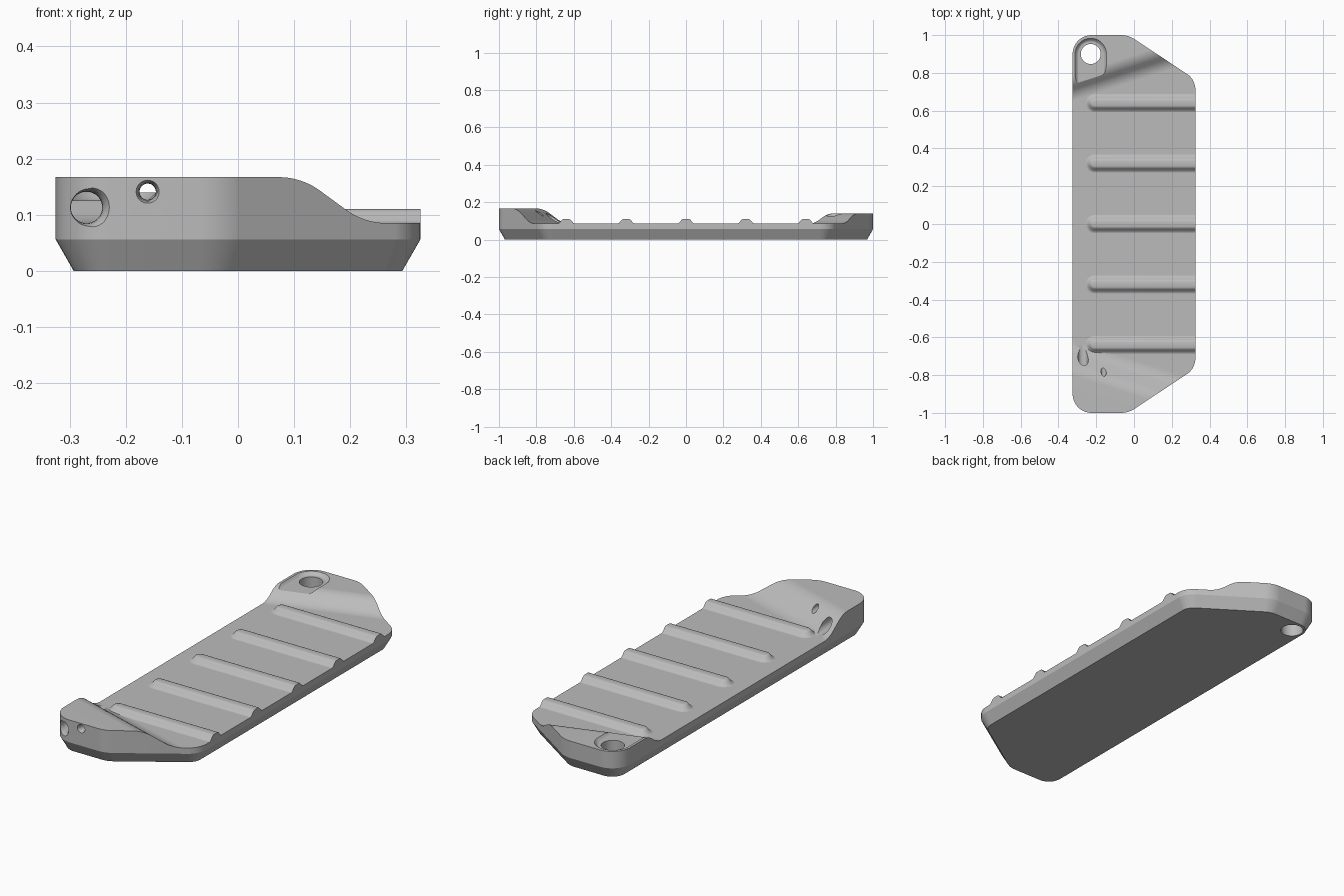
import bpy, bmesh, math
from mathutils import Vector

if "Cube" in bpy.data.objects:
    bpy.data.objects.remove(bpy.data.objects["Cube"], do_unlink=True)

grey = bpy.data.materials.new("plain_grey")
grey.use_nodes = True
grey.diffuse_color = (0.5, 0.5, 0.5, 1)
grey.node_tree.nodes["Principled BSDF"].inputs["Base Color"].default_value = (0.5, 0.5, 0.5, 1)


def rounded(corners, steps=10):
    """Closed 2D outline; each corner is (a, b, radius)."""
    out = []
    for i, (a, b, r) in enumerate(corners):
        p = Vector((a, b, 0))
        if not r:
            out.append(p)
            continue
        u = (Vector((*corners[i - 1][:2], 0)) - p).normalized()
        v = (Vector((*corners[(i + 1) % len(corners)][:2], 0)) - p).normalized()
        half = u.angle(v) / 2
        start, end = p + u * (r / math.tan(half)), p + v * (r / math.tan(half))
        c = p + (u + v).normalized() * (r / math.sin(half))
        s, e = (start - c).normalized(), (end - c).normalized()
        out += [c + s.slerp(e, k / steps) * r for k in range(steps + 1)]
    return out


def inset(points, d):
    """Shrink a counter-clockwise outline by d."""
    out = []
    for i, p in enumerate(points):
        a = (p - points[i - 1]).normalized()
        b = (points[(i + 1) % len(points)] - p).normalized()
        na, nb = Vector((-a.y, a.x, 0)), Vector((-b.y, b.x, 0))
        out.append(p + (na + nb) * (d / (1 + na.dot(nb))))
    return out


def finish(name, bm):
    bmesh.ops.recalc_face_normals(bm, faces=bm.faces)
    me = bpy.data.meshes.new(name)
    bm.to_mesh(me)
    bm.free()
    me.materials.append(grey)
    ob = bpy.data.objects.new(name, me)
    bpy.context.collection.objects.link(ob)
    return ob


def loft(name, rings):
    """Solid through a stack of closed rings."""
    bm = bmesh.new()
    loops = [[bm.verts.new(p) for p in ring] for ring in rings]
    for lo, hi in zip(loops, loops[1:]):
        for i in range(len(lo)):
            bm.faces.new((lo[i - 1], lo[i], hi[i], hi[i - 1]))
    bm.faces.new(loops[0])
    bm.faces.new(loops[-1])
    return finish(name, bm)


def at_z(points, z):
    return [(p.x, p.y, z) for p in points]


def circle(r, n=40):
    return [(r * math.cos(math.tau * k / n), r * math.sin(math.tau * k / n)) for k in range(n)]


def smooth(ob, degrees):
    bpy.ops.object.select_all(action="DESELECT")
    ob.select_set(True)
    bpy.context.view_layer.objects.active = ob
    bpy.ops.object.shade_smooth_by_angle(angle=math.radians(degrees))


# Body slab with chamfered underside
W = 0.325
outline = rounded([(-W, -1, 0.1), (-0.03, -1, 0.13), (W, -0.765, 0.1),
                   (W, 0.765, 0.1), (-0.03, 1, 0.13), (-W, 1, 0.1)])
body = loft("body", [at_z(inset(outline, 0.032), 0), at_z(outline, 0.056), at_z(outline, 0.2)])

# Cutter shaping the floor, the two slanted ramps and the end block tops
profile = rounded([(-1.6, 0.167, 0), (-0.765, 0.167, 0.12), (-0.655, 0.085, 0.12),
                   (0.685, 0.085, 0.1), (0.758, 0.14, 0.1), (1.6, 0.14, 0),
                   (1.6, 0.4, 0), (-1.6, 0.4, 0)])
top_cutter = loft("top_cutter", [
    [(x, p.x + math.copysign(0.32, p.x) * (x + W), p.y) for p in profile] for x in (-0.5, 0.5)])

# Vertical hole with a U-shaped recess running out over the back ramp
HX, HY = -0.229, 0.9
hole_cutter = loft("hole_cutter", [[(HX + a, HY + b, z) for a, b in circle(0.053)]
                                   for z in (-0.1, 0.3)])


def u_ring(r, z):
    arc = [(HX + r * math.cos(math.pi * k / 24), HY + r * math.sin(math.pi * k / 24), z)
           for k in range(25)]
    return arc + [(HX - r, 0.6, z), (HX + r, 0.6, z)]


recess_cutter = loft("recess_cutter", [u_ring(0.064, 0.125), u_ring(0.07, 0.127),
                                       u_ring(0.076, 0.132), u_ring(0.084, 0.141),
                                       u_ring(0.084, 0.3)])


# Horizontal holes with flared mouths through the front block
def bore(name, x, z, r, flare):
    stations = [(-1.05, r + flare * 1.8), (-1, r + flare), (-0.99, r + flare * 0.4),
                (-0.975, r + flare * 0.1), (-0.96, r), (-0.5, r)]
    return loft(name, [[(x + a, y, z + b) for a, b in circle(s)] for y, s in stations])


cutters = [top_cutter, hole_cutter, recess_cutter,
           bore("large_bore_cutter", -0.27, 0.113, 0.028, 0.013),
           bore("small_bore_cutter", -0.161, 0.141, 0.0145, 0.006)]
bpy.context.view_layer.objects.active = body
for cutter in cutters:
    cutter.hide_render = True
    mod = body.modifiers.new(cutter.name, "BOOLEAN")
    mod.operation, mod.solver, mod.object = "DIFFERENCE", "EXACT", cutter
    bpy.ops.object.modifier_apply(modifier=mod.name)
for cutter in cutters:
    bpy.data.objects.remove(cutter, do_unlink=True)
smooth(body, 25)
body.modifiers.new("even_shading", "WEIGHTED_NORMAL").keep_sharp = True


# Cross ribs: rounded at the right end, flush with the left wall
def rib(name, y):
    section = [(0.048, 0.082), (0.048, 0.085), (0.043, 0.086), (0.037, 0.09),
               (0.026, 0.103), (0.021, 0.108), (0.014, 0.11)]
    bm = bmesh.new()
    loops = []
    for r, z in section:
        arc = [(-0.208 - r * math.sin(math.pi * k / 16), y + r * math.cos(math.pi * k / 16), z)
               for k in range(17)]
        loops.append([bm.verts.new(p) for p in [(W, y + r, z)] + arc + [(W, y - r, z)]])
    for lo, hi in zip(loops, loops[1:]):
        for i in range(len(lo) - 1):
            bm.faces.new((lo[i], lo[i + 1], hi[i + 1], hi[i]))
    bm.faces.new(loops[0])
    bm.faces.new(loops[-1])
    bm.faces.new([l[0] for l in loops] + [l[-1] for l in reversed(loops)])
    smooth(finish(name, bm), 50)


for i in range(5):
    rib(f"cross_rib_{i + 1}", (i - 2) * 0.32)
